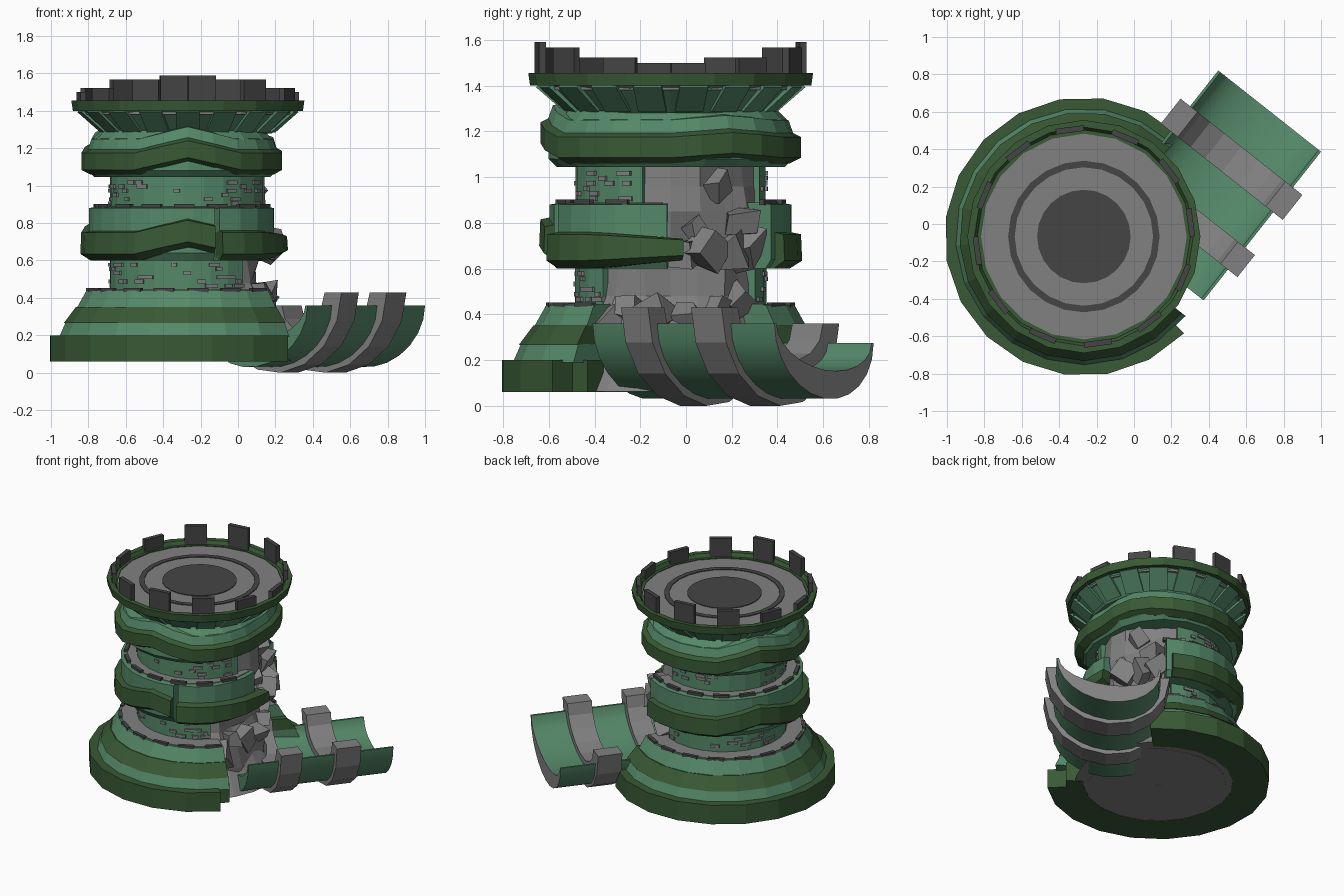
import bpy, bmesh, math, random
from math import sin, cos, pi, radians
from mathutils import Matrix, Vector

if "Cube" in bpy.data.objects:
    bpy.data.objects.remove(bpy.data.objects["Cube"])

random.seed(4)
CX, CY = -0.268, -0.067            # tower axis
AX, AC = (0.62, 0.785), (0.785, -0.62)   # trough direction and its across direction


def material(name, rgb):
    m = bpy.data.materials.new(name)
    m.diffuse_color = (*rgb, 1)
    m.use_nodes = True
    m.node_tree.nodes["Principled BSDF"].inputs["Base Color"].default_value = m.diffuse_color
    return m


GREEN = material("green", (0.09, 0.25, 0.14))
OLIVE = material("olive", (0.04, 0.10, 0.035))
DARK = material("dark_grey", (0.06, 0.06, 0.06))
GREY = material("grey", (0.22, 0.22, 0.22))


def finish(name, bm, mat):
    bmesh.ops.recalc_face_normals(bm, faces=bm.faces)
    me = bpy.data.meshes.new(name)
    bm.to_mesh(me)
    bm.free()
    me.materials.append(mat)
    ob = bpy.data.objects.new(name, me)
    bpy.context.collection.objects.link(ob)
    return ob


def loft(name, sections, mat, closed):
    """Join equal closed sections of 3D points; cap the ends if not closed."""
    bm = bmesh.new()
    rows = [[bm.verts.new(p) for p in s] for s in sections]
    n, k = len(rows), len(rows[0])
    for i in range(n if closed else n - 1):
        a, b = rows[i], rows[(i + 1) % n]
        for j in range(k):
            bm.faces.new((a[j], a[(j + 1) % k], b[(j + 1) % k], b[j]))
    if not closed:
        bm.faces.new(rows[0])
        bm.faces.new(rows[-1])
    return finish(name, bm, mat)


def lathe(name, prof, mat, a0=0, a1=360, n=20, warp=None):
    """Spin a closed (r, z) section about the tower axis over a sector."""
    full = a1 - a0 == 360
    secs = []
    for i in range(n if full else n + 1):
        d = a0 + (a1 - a0) * i / n
        sec = []
        for r, z in prof:
            if warp:
                r, z = warp(d, r, z)
            sec.append((CX + r * cos(radians(d)), CY + r * sin(radians(d)), z))
        secs.append(sec)
    return loft(name, secs, mat, full)


def disc(name, r0, r1, z0, z1, mat, n=24):
    bm = bmesh.new()
    bmesh.ops.create_cone(bm, cap_ends=True, segments=n, radius1=r0, radius2=r1, depth=z1 - z0,
                          matrix=Matrix.Translation((CX, CY, (z0 + z1) / 2)))
    return finish(name, bm, mat)


def blocks(name, items, mat):
    """Boxes on the tower: (angle, radius, z centre, depth, width, height, tilt)."""
    bm = bmesh.new()
    for d, r, z, dep, wid, hei, tilt in items:
        m = (Matrix.Translation((CX, CY, 0)) @ Matrix.Rotation(radians(d), 4, 'Z')
             @ Matrix.Translation((r, 0, z)) @ Matrix.Rotation(tilt, 4, 'Y')
             @ Matrix.Diagonal((dep, wid, hei, 1)))
        bmesh.ops.create_cube(bm, size=1, matrix=m)
    return finish(name, bm, mat)


def away(d, c):
    return abs((d - c + 180) % 360 - 180)


def flatten(d):
    return 1 - 0.12 * max(0, 1 - away(d, 0) / 50)


# raised points of the armour belts
def chevron(d, r, z):
    rise = max(h * max(0, 1 - away(d, c) / 30) for c, h in ((-90, 0.065), (30, 0.02), (150, 0.065)))
    return r * flatten(d), z + rise


def shell_warp(d, r, z):
    return (r * flatten(d) if r > 0.45 else r), z


# base with an open sector where the trough enters
B0, B1 = 46, 316
lathe("base_ring", [(0.735, 0.06), (0.745, 0.06), (0.745, 0.2), (0.68, 0.2), (0.5, 0.2), (0.5, 0.06)],
      OLIVE, B0, B1, 15)
lathe("base_ring_inner_end", [(0.62, 0.06), (0.62, 0.2), (0.5, 0.2), (0.5, 0.06)], OLIVE, 310, 324, 2)
lathe("base_lower_slope", [(0.69, 0.19), (0.655, 0.27), (0.4, 0.27), (0.4, 0.19)], GREEN, B0, 322, 16)
lathe("base_belt", [(0.665, 0.265), (0.60, 0.352), (0.4, 0.352), (0.4, 0.265)], OLIVE, B0, 322, 16)
lathe("base_upper_slope", [(0.595, 0.35), (0.545, 0.44), (0.4, 0.44), (0.4, 0.35)], GREEN, 50, 322, 16)
disc("base_underside", 0.56, 0.40, 0.062, 0.3, GREY)
lathe("base_walkway", [(0.53, 0.435), (0.53, 0.445), (0.4, 0.445), (0.4, 0.435)], GREY, 50, 322, 16)

# exposed inner core with an uneven surface
core_rows = [0.06, 0.22, 0.36, 0.48, 0.6, 0.72, 0.85, 0.96, 1.08]
core = [(0.395 + (0.06 if z < 0.4 else 0), z) for z in core_rows]


def rough(d, r, z):
    if r > 0.1 and away(d, 15) < 55:
        r += random.uniform(-0.04, 0.03)
    return r, z


lathe("inner_core", core + [(0.02, 1.08), (0.02, 0.06)], GREY, n=20, warp=rough)

# green necks between the bulges
for nm, z0, z1, a0, a1 in (("lower_neck", 0.43, 0.62, 62, 315), ("upper_neck", 0.87, 1.06, 68, 343)):
    lathe(nm, [(0.418, z0), (0.418, z1), (0.35, z1), (0.35, z0)], GREEN, a0, a1, 18)
    bricks = []
    for i in range(40):
        bricks.append((random.uniform(a0 + 4, a1 - 4), 0.413, z0 + 0.035 + 0.0225 * random.randint(0, 5),
                       0.025, random.uniform(0.03, 0.075), 0.02, 0))
    blocks(nm + "_bricks", bricks, GREY)

# middle bulge, broken open on the right
mid = [(0.50, 0.60), (0.53, 0.64), (0.53, 0.88), (0.50, 0.885), (0.36, 0.885), (0.36, 0.60)]
lathe("middle_bulge", mid, GREEN, 56, 286, 18, shell_warp)
lathe("middle_bulge_right", [(r * 0.98 if r > 0.4 else r, z) for r, z in mid], GREEN, 289, 358, 5, shell_warp)
belt = [(0.52, 0.60), (0.575, 0.635), (0.57, 0.75), (0.52, 0.76), (0.45, 0.75), (0.45, 0.60)]
lathe("middle_belt", belt, OLIVE, 60, 285, 15, chevron)


# broken belt end narrows to a point
def broken_end(d, r, z):
    f = max(0, (d - 320) / 50)
    return r * flatten(d) * (1 + 0.05 * f), 0.69 + (z - 0.69) * (1 - 0.45 * f)


lathe("middle_belt_right", belt, OLIVE, 289, 366, 6, broken_end)
lathe("middle_walkway", [(0.49, 0.88), (0.49, 0.89), (0.38, 0.89), (0.38, 0.88)], GREY, 56, 355, 20, shell_warp)

# upper bulge
lathe("upper_bulge", [(0.36, 1.045), (0.50, 1.045), (0.535, 1.08), (0.53, 1.19), (0.51, 1.25), (0.46, 1.30),
                      (0.36, 1.30)], GREEN, n=20, warp=shell_warp)
lathe("upper_belt", [(0.52, 1.06), (0.57, 1.085), (0.57, 1.175), (0.52, 1.20), (0.45, 1.2), (0.45, 1.06)],
      OLIVE, n=24, warp=chevron)
lathe("upper_crest", [(0.44, 1.19), (0.54, 1.18), (0.515, 1.25), (0.44, 1.26)], GREEN, n=24, warp=chevron)

# dark blocks along the walkways
for nm, r, z, a0, a1 in (("base_walkway_blocks", 0.53, 0.44, 60, 315), ("middle_walkway_blocks", 0.49, 0.89, 60, 330)):
    blocks(nm, [(a0 + (a1 - a0) * i / 13, r * (flatten(a0 + (a1 - a0) * i / 13) if z > 0.5 else 1), z,
                 0.025, 0.11, 0.025, 0) for i in range(14)], DARK)

# flared top with corbels, rim and floor
lathe("flared_top", [(0.38, 1.28), (0.45, 1.28), (0.585, 1.405), (0.38, 1.405)], GREEN)
blocks("corbels", [(20 * i + 10, 0.515, 1.352, 0.035, 0.125, 0.165, radians(49)) for i in range(18)], GREEN)
lathe("rim", [(0.55, 1.40), (0.615, 1.40), (0.623, 1.455), (0.585, 1.455), (0.57, 1.43), (0.55, 1.43)], OLIVE, n=20)
disc("roof_floor", 0.57, 0.57, 1.38, 1.425, GREY)
lathe("floor_ring", [(0.37, 1.42), (0.405, 1.42), (0.405, 1.43), (0.37, 1.43)], DARK, n=24)
disc("floor_hatch", 0.25, 0.25, 1.42, 1.43, DARK)

# battlements, tallest at front and back
merlons = []
for i in range(12):
    top = 1.50 + 0.09 * sin(radians(30 * i)) ** 2
    merlons.append((7.5 + 30 * i, 0.575, (1.41 + top) / 2, 0.03, 0.15, top - 1.41, 0))
blocks("battlements", merlons, DARK)


# trough: crescent section swept along a line, with two thick straps
def trough(name, s0, s1, out, inn, near, far, d_out, d_in, mat, n=12):
    def arc(half, depth):
        pts = []
        for i in range(n + 1):
            f = pi * i / n
            u = (1 + cos(f)) / 2
            pts.append((0.195 + half * cos(f), far + (near - far) * u - depth * sin(f)))
        return pts
    prof = arc(out, d_out) + arc(inn, d_in)[::-1]
    secs = [[(s * AX[0] + t * AC[0], s * AX[1] + t * AC[1], z) for t, z in prof] for s in (s0, s1)]
    return loft(name, secs, mat, False)


ob = trough("trough", -0.09, 0.92, 0.35, 0.335, 0.36, 0.275, 0.285, 0.16, GREEN)
bpy.context.view_layer.objects.active = ob
ob.select_set(True)
bpy.ops.object.shade_smooth_by_angle(angle=radians(40))
trough("trough_end_face", 0.918, 0.923, 0.35, 0.335, 0.36, 0.275, 0.285, 0.16, GREY)
for nm, s0, s1 in (("strap_outer", 0.51, 0.68), ("strap_inner", 0.12, 0.27)):
    trough(nm, s0, s1, 0.415, 0.30, 0.43, 0.36, 0.395, 0.20, GREY, 8)

# rubble spilling from the break
bm = bmesh.new()
for d, r, z, s in ((-38, 0.46, 0.33, 0.10), (-25, 0.42, 0.42, 0.08), (-8, 0.41, 0.40, 0.09), (12, 0.41, 0.38, 0.08),
                   (30, 0.40, 0.42, 0.08), (46, 0.40, 0.45, 0.08), (8, 0.42, 0.67, 0.08), (20, 0.44, 0.69, 0.10),
                   (36, 0.44, 0.68, 0.10), (48, 0.45, 0.68, 0.10), (14, 0.41, 0.78, 0.06), (46, 0.43, 0.8, 0.09),
                   (30, 0.39, 0.96, 0.08)):
    p = Vector((CX + r * cos(radians(d)), CY + r * sin(radians(d)), z))
    rot = Matrix.Rotation(random.uniform(0, 6), 4, Vector((random.random(), random.random(), 1)))
    got = bmesh.ops.create_cube(bm, size=s * 1.3, matrix=Matrix.Translation(p) @ rot)
    for v in got["verts"]:
        v.co += Vector([random.uniform(-0.25, 0.25) * s for _ in range(3)])
finish("rubble", bm, GREY)
